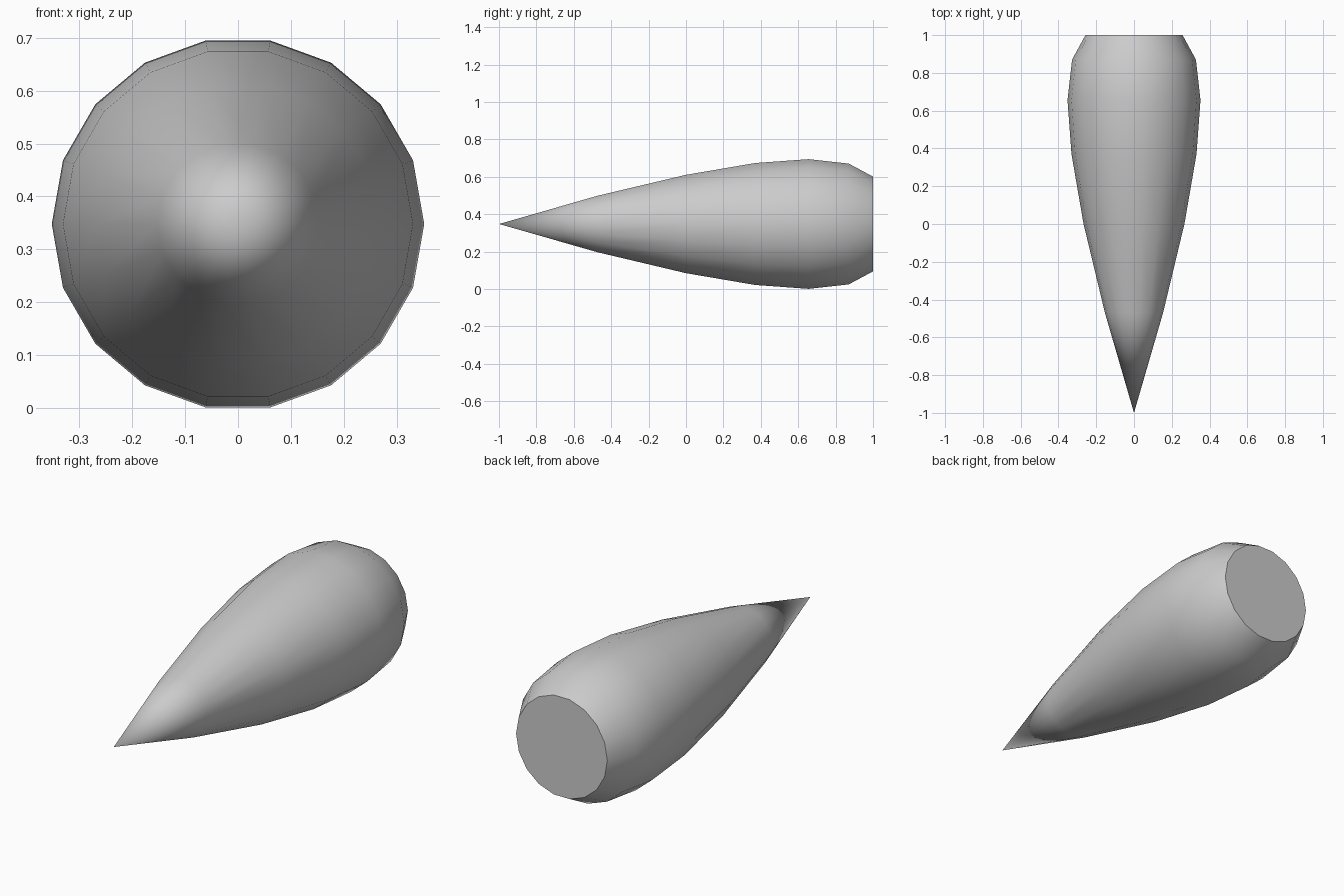
import bpy, bmesh, math

if "Cube" in bpy.data.objects:
    bpy.data.objects.remove(bpy.data.objects["Cube"])

SIDES = 18
CENTRE_Z = 0.348
# (y, radius) from behind the tip to the blunt end
PROFILE = [(-0.47, 0.154), (0.0, 0.267), (0.37, 0.331),
           (0.655, 0.352), (0.87, 0.328), (1.0, 0.257)]

bm = bmesh.new()


def ring(y, r):
    return [bm.verts.new((r * math.cos(2 * math.pi * i / SIDES), y,
                          CENTRE_Z + r * math.sin(2 * math.pi * i / SIDES)))
            for i in range(SIDES)]


# Pointed tip and side walls
tip = bm.verts.new((0, -1, CENTRE_Z))
rings = [ring(y, r) for y, r in PROFILE]
for i in range(SIDES):
    j = (i + 1) % SIDES
    bm.faces.new((tip, rings[0][i], rings[0][j]))
    for a, b in zip(rings, rings[1:]):
        bm.faces.new((a[i], b[i], b[j], a[j]))

# Flat back cap
cap = bm.faces.new(rings[-1])
bmesh.ops.recalc_face_normals(bm, faces=bm.faces[:])
for f in bm.faces:
    f.smooth = f is not cap
for e in cap.edges:
    e.smooth = False

mesh = bpy.data.meshes.new("tapered_body")
bm.to_mesh(mesh)
bm.free()
body = bpy.data.objects.new("tapered_body", mesh)
bpy.context.collection.objects.link(body)
